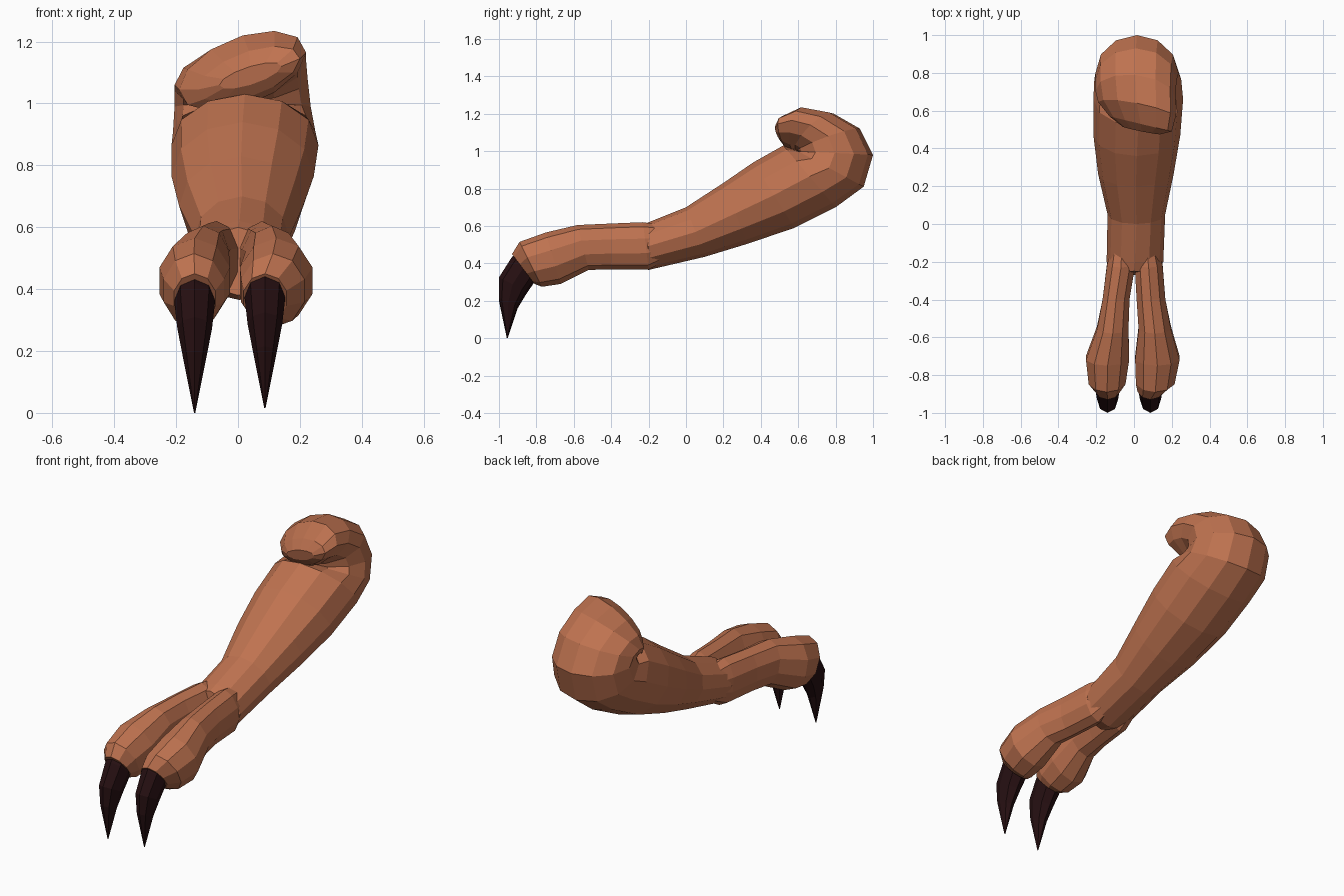
import bpy, bmesh, math
from mathutils import Vector


def material(name, rgb):
    m = bpy.data.materials.new(name)
    m.diffuse_color = (*rgb, 1)
    return m


skin = material("terracotta skin", (0.52, 0.17, 0.08))
horn = material("dark horn", (0.02, 0.005, 0.006))


def loft(name, rings, sides, mat):
    """Each ring: top (y,z), bottom (y,z), left x, right x, optional side skew (dy, dz)."""
    bm = bmesh.new()
    loops = []
    for top, bot, x0, x1, *skew in rings:
        dy, dz = skew[0] if skew else (0, 0)
        cx = (x0 + x1) / 2
        t, b = Vector((cx, *top)), Vector((cx, *bot))
        side = Vector(((x1 - x0) / 2, dy, dz))
        loop = []
        for i in range(sides):
            a = 2 * math.pi * i / sides
            loop.append(bm.verts.new((t + b) / 2 + (t - b) / 2 * math.cos(a) + side * math.sin(a)))
        loops.append(loop)
    for p, q in zip(loops, loops[1:]):
        for i in range(sides):
            j = (i + 1) % sides
            bm.faces.new((p[i], p[j], q[j], q[i]))
    bm.faces.new(loops[0])
    bm.faces.new(loops[-1])
    bmesh.ops.recalc_face_normals(bm, faces=bm.faces)
    me = bpy.data.meshes.new(name)
    bm.to_mesh(me)
    bm.free()
    me.materials.append(mat)
    ob = bpy.data.objects.new(name, me)
    bpy.context.collection.objects.link(ob)
    return ob


# Forearm from the palm, fanning round the elbow crease into the folded stub
loft("arm", [
    ((-0.25, 0.60), (-0.27, 0.38), -0.10, 0.10),
    ((-0.20, 0.62), (-0.20, 0.365), -0.145, 0.155),
    ((0.00, 0.70), (0.10, 0.435), -0.14, 0.165),
    ((0.20, 0.83), (0.33, 0.505), -0.19, 0.21),
    ((0.36, 0.94), (0.58, 0.59), -0.215, 0.245),
    ((0.52, 1.03), (0.80, 0.70), -0.215, 0.26),
    ((0.58, 1.01), (0.95, 0.81), -0.21, 0.25),
    ((0.59, 1.00), (1.00, 0.98), -0.205, 0.235),
    ((0.59, 1.00), (0.93, 1.12), -0.205, 0.225, (0, 0.02)),
    ((0.58, 1.00), (0.79, 1.20), -0.205, 0.22, (-0.02, 0.04)),
    ((0.57, 0.99), (0.64, 1.22), -0.19, 0.22, (-0.04, 0.06)),
    ((0.53, 1.02), (0.53, 1.17), -0.13, 0.20, (-0.04, 0.05)),
    ((0.50, 1.06), (0.49, 1.12), -0.06, 0.14, (-0.02, 0.03)),
], 12, skin)

# Finger profile seen from the side: top and bottom points from palm to tip
finger_profile = [
    ((-0.10, 0.60), (-0.10, 0.42)), ((-0.23, 0.62), (-0.20, 0.367)),
    ((-0.40, 0.613), (-0.40, 0.368)), ((-0.58, 0.605), (-0.52, 0.365)),
    ((-0.75, 0.565), (-0.67, 0.29)), ((-0.89, 0.515), (-0.77, 0.275)),
    ((-0.93, 0.45), (-0.81, 0.29)),
]
# Claw profile: top, bottom, half width
claw_profile = [
    ((-0.88, 0.46), (-0.78, 0.34), 0.06), ((-0.93, 0.42), (-0.81, 0.30), 0.066),
    ((-1.00, 0.31), (-0.855, 0.235), 0.056), ((-1.00, 0.20), (-0.90, 0.16), 0.038),
    ((-0.958, 0.0), (-0.953, 0.0), 0.002),
]
# Left and right x limits of each finger along its length, and its claw centre
fingers = {
    "left": ([(-0.12, -0.01), (-0.147, 0.01), (-0.17, -0.02), (-0.20, -0.025),
              (-0.26, -0.02), (-0.245, -0.04), (-0.21, -0.07)], -0.14),
    "right": ([(0.01, 0.12), (0.0, 0.155), (0.01, 0.17), (0.02, 0.20),
               (0.0, 0.247), (0.005, 0.22), (0.015, 0.16)], 0.087),
}
for side, (limits, cx) in fingers.items():
    loft(side + "_finger", [(t, b, *x) for (t, b), x in zip(finger_profile, limits)], 10, skin)
    lift = 0.015 if side == "right" else 0
    loft(side + "_claw", [((t[0], t[1] + lift), (b[0], b[1] + lift), cx - w, cx + w)
                          for t, b, w in claw_profile], 8, horn)
